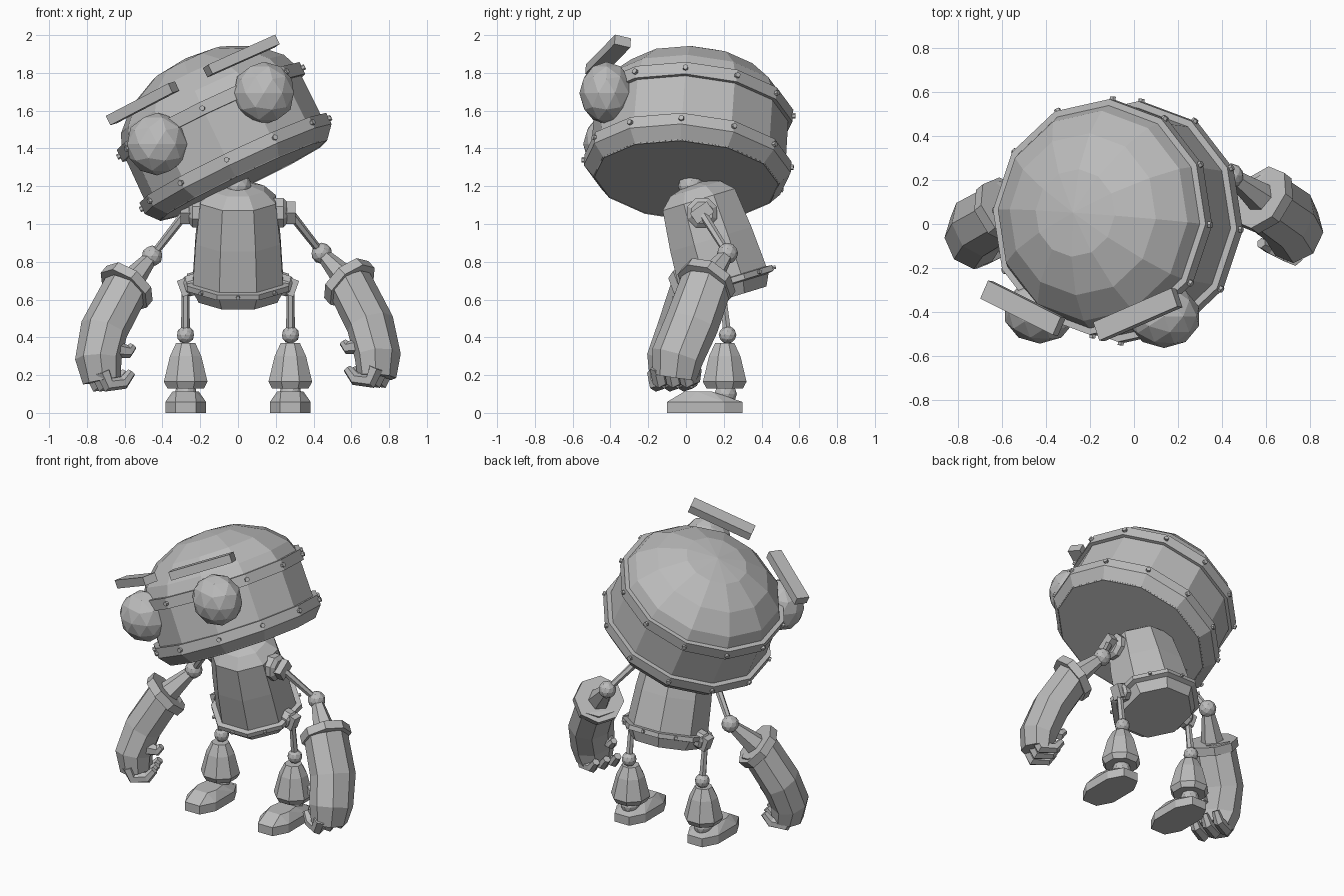
import bpy, bmesh, math
from mathutils import Vector, Matrix

cube = bpy.data.objects.get("Cube")
if cube:
    bpy.data.objects.remove(cube, do_unlink=True)

grey = bpy.data.materials.new("plain grey")
grey.use_nodes = True
COLOUR = (0.5, 0.5, 0.5, 1)
grey.diffuse_color = COLOUR
grey.node_tree.nodes["Principled BSDF"].inputs["Base Color"].default_value = COLOUR


def finish(bm, name):
    bmesh.ops.remove_doubles(bm, verts=bm.verts, dist=0.0005)
    bmesh.ops.recalc_face_normals(bm, faces=bm.faces)
    mesh = bpy.data.meshes.new(name)
    bm.to_mesh(mesh)
    bm.free()
    mesh.materials.append(grey)
    obj = bpy.data.objects.new(name, mesh)
    bpy.context.collection.objects.link(obj)
    return obj


def skin(name, rings, closed=False):
    """Join rings of points with quads; cap the ends or close the loop."""
    bm = bmesh.new()
    loops = [[bm.verts.new(p) for p in ring] for ring in rings]
    n = len(loops[0])
    pairs = list(zip(loops, loops[1:]))
    if closed:
        pairs.append((loops[-1], loops[0]))
    else:
        bm.faces.new(loops[0])
        bm.faces.new(loops[-1])
    for a, b in pairs:
        for i in range(n):
            j = (i + 1) % n
            bm.faces.new((a[i], a[j], b[j], b[i]))
    return finish(bm, name)


def circle(r, z, sides, phase=0.0):
    return [Vector((r * math.cos(t), r * math.sin(t), z)) for t in
            (2 * math.pi * (i + phase) / sides for i in range(sides))]


def lathe(name, profile, sides, mat, phase=0.0, closed=False):
    return skin(name, [[mat @ p for p in circle(r, z, sides, phase)]
                       for r, z in profile], closed)


def aim(origin, direction, ref=(0, 1, 0)):
    """Frame whose z axis points along a direction, with x kept near ref."""
    z = Vector(direction).normalized()
    ref = Vector(ref)
    if abs(z.dot(ref)) > 0.95:
        ref = Vector((0, 0, 1))
    x = (ref - z * z.dot(ref)).normalized()
    frame = Matrix((x, z.cross(x), z)).transposed().to_4x4()
    return Matrix.Translation(origin) @ frame


def tube(name, path, radii, sides=8, ref=(0, 1, 0), flat=1.0):
    pts = [Vector(p) for p in path]
    squash = Matrix.Diagonal((1, flat, 1, 1))
    rings = []
    for i, p in enumerate(pts):
        d = pts[min(i + 1, len(pts) - 1)] - pts[max(i - 1, 0)]
        frame = aim(p, d, ref) @ squash
        rings.append([frame @ q for q in circle(radii[i], 0, sides, 0.5)])
    return skin(name, rings)


def ball(name, centre, r, depth=1.0):
    bm = bmesh.new()
    bmesh.ops.create_icosphere(bm, subdivisions=2, radius=r, matrix=Matrix.Translation(
        centre) @ Matrix.Diagonal((1, depth, 1, 1)))
    return finish(bm, name)


def box(name, mat, size):
    bm = bmesh.new()
    bmesh.ops.create_cube(bm, size=1, matrix=mat @ Matrix.Diagonal((*size, 1)))
    return finish(bm, name)


def bolts(name, mat, count, radius, height, r=0.015):
    bm = bmesh.new()
    for i in range(count):
        t = 2 * math.pi * i / count + math.pi / 2
        d = Vector((math.cos(t), math.sin(t), 0))
        place = mat @ aim(d * radius + Vector((0, 0, height)), d)
        bmesh.ops.create_cone(bm, cap_ends=True, segments=6, radius1=r,
                              radius2=r, depth=0.04, matrix=place)
    return finish(bm, name)


# Head: tilted drum with a faceted dome and two bolted bands
head = (Matrix.Translation((-0.143, 0.03, 1.593))
        @ Matrix.Rotation(math.radians(-25.5), 4, 'Y')
        @ Matrix.Rotation(math.radians(-4), 4, 'X')
        @ Matrix.Rotation(math.radians(-3.5), 4, 'Z'))
lathe("head_shell", [(0.495, -0.4), (0.52, -0.33), (0.515, 0.02), (0.48, 0.105),
                     (0.37, 0.21), (0.2, 0.29), (0, 0.315)], 12, head)
lathe("head_upper_band", [(0.49, -0.035), (0.538, -0.035), (0.538, 0.035), (0.49, 0.035)],
      12, head, closed=True)
lathe("head_lower_band", [(0.49, -0.405), (0.55, -0.335), (0.55, -0.27), (0.49, -0.27)],
      12, head, closed=True)
bolts("head_upper_bolts", head, 12, 0.532, 0)
bolts("head_lower_bolts", head, 12, 0.543, -0.303)

# Eyes and brows
ball("left_eye", (0.137, -0.42, 1.693), 0.166, 0.87)
ball("right_eye", (-0.428, -0.4, 1.423), 0.166, 0.87)
for name, a, b in (("left_brow", (-0.16, -0.49, 1.81), (0.195, -0.335, 1.968)),
                   ("right_brow", (-0.67, -0.3, 1.553), (-0.34, -0.466, 1.725))):
    a, b = Vector(a), Vector(b)
    along = (b - a).normalized()
    depth = head.col[2].to_3d().cross(along).normalized()
    up = along.cross(depth)
    frame = Matrix((along, depth, up)).transposed().to_4x4()
    box(name, Matrix.Translation((a + b) / 2) @ frame, ((b - a).length, 0.09, 0.055))

# Torso: leaning barrel with a bolted hem
torso = Matrix.Translation((0, 0.205, 0.68)) @ Matrix.Rotation(math.radians(17), 4, 'X')
lathe("torso", [(0.225, -0.075), (0.265, 0), (0.258, 0.03), (0.243, 0.25), (0.216, 0.47),
                (0.15, 0.53), (0.06, 0.555)], 8, torso, 0.5)
lathe("torso_hem", [(0.24, -0.015), (0.292, -0.005), (0.292, 0.025), (0.24, 0.03)],
      8, torso, 0.5, closed=True)
bolts("torso_bolts", torso, 8, 0.265, 0.01, 0.011)
ball("neck_ball", (0, 0.03, 1.2), 0.072)
tube("neck_post", [(0, 0.03, 1.2), (-0.03, 0.03, 1.3)], [0.05, 0.05])

# Arms: elbow point, then the forearm path from cuff to knuckles
ARMS = {
    "left": [(0.443, 0.22, 0.845), (0.588, 0.11, 0.69), (0.70, 0.03, 0.47),
             (0.74, -0.045, 0.3), (0.735, -0.06, 0.19)],
    "right": [(-0.455, 0.17, 0.83), (-0.588, 0.06, 0.67), (-0.71, -0.01, 0.44),
              (-0.74, -0.07, 0.28), (-0.72, -0.075, 0.17)],
}
for side, path in ARMS.items():
    s = 1 if side == "left" else -1
    elbow, cuff, mid, palm, knuckle = (Vector(p) for p in path)
    shoulder = Vector((s * 0.275, 0.085, 1.06))
    hub = aim((s * 0.18, 0.085, 1.06), (s, 0, 0))
    lathe(side + "_shoulder_hub", [(0.085, 0), (0.085, 0.06), (0.06, 0.08)], 8, hub, 0.5)
    turn = Matrix.Rotation(math.radians(35), 4, 'X')
    box(side + "_shoulder_block", Matrix.Translation(shoulder) @ turn, (0.06, 0.11, 0.07))
    tube(side + "_upper_arm", [shoulder, elbow], [0.024, 0.02], 6)
    ball(side + "_elbow", elbow, 0.056)
    axis = (cuff - elbow).normalized()
    across = Vector((s * 0.38, 0.92, 0))
    inward = Vector((-s * 0.92, 0.38, 0))
    tube(side + "_forearm_cone", [elbow + axis * 0.03, cuff], [0.04, 0.075], 6)
    tube(side + "_cuff", [cuff - axis * 0.025, cuff + axis * 0.03], [0.16, 0.16],
         ref=across, flat=0.95)
    tube(side + "_forearm", [cuff, mid, palm, knuckle], [0.143, 0.148, 0.143, 0.12],
         ref=across, flat=0.83)

    # Curled fingers and thumb
    for i, spread in enumerate((-0.085, -0.005, 0.075)):
        k = knuckle + across * spread
        tube(f"{side}_finger_{i + 1}",
             [k - inward * 0.03 + Vector((0, 0, 0.05)), k + Vector((0, 0, -0.02)),
              k + inward * 0.09 + Vector((0, 0, -0.01)),
              k + inward * 0.135 + Vector((0, 0, 0.045))],
             [0.042, 0.042, 0.035, 0.024], 6, ref=across)
    t = palm + inward * 0.08 - across * 0.04 + Vector((0, 0, 0.055))
    tube(side + "_thumb", [t, t + inward * 0.08 + Vector((0, 0, -0.01)),
                           t + inward * 0.105 + Vector((0, 0, 0.02))],
         [0.045, 0.035, 0.022], 6, ref=across)

# Legs and feet
for side, s in (("left", 1), ("right", -1)):
    x = s * 0.278
    hub = aim((s * 0.2, 0.19, 0.69), (s, 0, -0.3))
    lathe(side + "_hip_hub", [(0.06, 0), (0.06, 0.07), (0.045, 0.085)], 8, hub, 0.5)
    box(side + "_hip_block", Matrix.Translation((s * 0.285, 0.19, 0.665)) @
        Matrix.Rotation(s * 0.35, 4, 'Y'), (0.05, 0.07, 0.09))
    tube(side + "_thigh", [(x, 0.19, 0.66), (x, 0.22, 0.41)], [0.02, 0.024], 6)
    ball(side + "_knee", (x, 0.22, 0.413), 0.047)
    leg = Matrix.Translation((s * 0.277, 0.205, 0))
    lathe(side + "_shin", [(0.105, 0.13), (0.125, 0.165), (0.09, 0.3), (0.055, 0.37)],
          8, leg, 0.5)
    ball(side + "_ankle", (s * 0.277, 0.21, 0.1), 0.06)

    # Foot: long octagonal sole under a raised toe cap
    bm = bmesh.new()
    sole = [(0.055, -0.1), (0.108, 0.0), (0.108, 0.2), (0.055, 0.3)]
    top = [(0.05, -0.01), (0.07, 0.06), (0.06, 0.14)]
    points = [(w, y, z) for w, y in sole for z in (0, 0.058)]
    points += [(w, y, 0.112) for w, y in top]
    for w, y, z in points:
        for m in (1, -1):
            bm.verts.new((s * 0.277 + m * w, y, z))
    bmesh.ops.convex_hull(bm, input=bm.verts)
    bmesh.ops.dissolve_limit(bm, angle_limit=0.02, verts=bm.verts, edges=bm.edges)
    finish(bm, side + "_foot")
